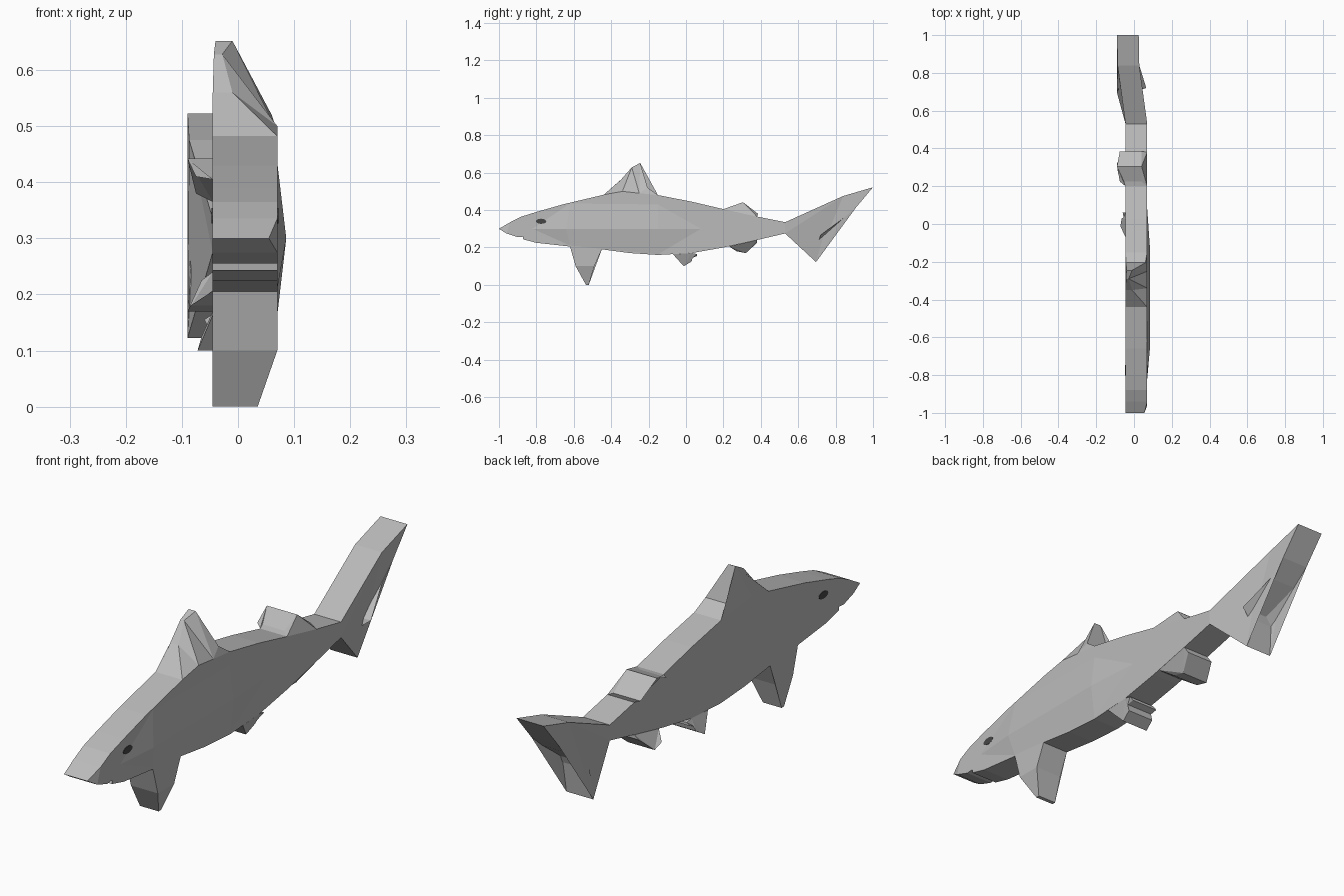
import bpy, bmesh, math

cube = bpy.data.objects.get("Cube")
if cube:
    bpy.data.objects.remove(cube, do_unlink=True)

LEFT, RIGHT = -0.045, 0.07   # the two flat sides of the body


def material(name, value):
    mat = bpy.data.materials.new(name)
    mat.use_nodes = True
    colour = (value, value, value, 1)
    mat.diffuse_color = colour
    mat.node_tree.nodes["Principled BSDF"].inputs["Base Color"].default_value = colour
    return mat


grey = material("shark grey", 0.5)
dark = material("eye dark grey", 0.06)


def finish(name, bm, mat):
    bmesh.ops.recalc_face_normals(bm, faces=bm.faces)
    mesh = bpy.data.meshes.new(name)
    bm.to_mesh(mesh)
    bm.free()
    mesh.materials.append(mat)
    obj = bpy.data.objects.new(name, mesh)
    bpy.context.collection.objects.link(obj)
    return obj


def slab(name, outline, mat=grey):
    """Slab from a side outline of (y, z, shift of -x side, shift of +x side)."""
    bm = bmesh.new()
    rings = [[], []]
    for y, z, *shift in outline:
        a = shift[0] if shift else 0
        b = shift[1] if len(shift) > 1 else a
        rings[0].append(bm.verts.new((LEFT + a, y, z)))
        rings[1].append(bm.verts.new((RIGHT + b, y, z)))
    n = len(outline)
    for i in range(n):
        j = (i + 1) % n
        bm.faces.new((rings[0][i], rings[0][j], rings[1][j], rings[1][i]))
    caps = [bm.faces.new(r) for r in rings]
    bmesh.ops.triangulate(bm, faces=caps)
    return finish(name, bm, mat)


# Body with pointed snout and open mouth
slab("body", [
    (-1, 0.30, 0, -0.015), (-0.94, 0.335), (-0.88, 0.365), (-0.8, 0.39),
    (-0.66, 0.43), (-0.44, 0.482), (-0.34, 0.5), (-0.25, 0.49), (-0.15, 0.48),
    (0.03, 0.445), (0.2, 0.405), (0.38, 0.365), (0.53, 0.335),
    (0.53, 0.275), (0.38, 0.24), (0.2, 0.2), (0.03, 0.17), (-0.15, 0.16),
    (-0.3, 0.17), (-0.45, 0.19), (-0.62, 0.205), (-0.8, 0.225),
    (-0.87, 0.243), (-0.82, 0.262), (-0.9, 0.255), (-0.96, 0.275)])

# Shallow bulge on the left flank
bm = bmesh.new()
rim = [bm.verts.new((RIGHT, y, z)) for y, z in
       [(-0.82, 0.3), (-0.62, 0.435), (-0.15, 0.43), (0.08, 0.3),
        (-0.15, 0.163), (-0.62, 0.21)]]
front, back = [bm.verts.new((0.086, y, 0.3)) for y in (-0.64, -0.15)]
for face in [(rim[0], rim[1], front), (rim[1], rim[2], back, front),
             (rim[2], rim[3], back), (rim[3], rim[4], back),
             (rim[4], rim[5], front, back), (rim[5], rim[0], front)]:
    bm.faces.new(face)
finish("flank_bulge", bm, grey)

# Main dorsal fin, narrowing towards its tip
slab("dorsal_fin", [
    (-0.44, 0.482), (-0.35, 0.56, 0, -0.08), (-0.29, 0.628, 0.002, -0.098),
    (-0.245, 0.652, 0.005, -0.08), (-0.205, 0.52, 0, -0.01), (-0.15, 0.48),
    (-0.25, 0.49), (-0.34, 0.5)])

# Pectoral fin, bevelled near the bottom
slab("pectoral_fin", [
    (-0.62, 0.205), (-0.59, 0.1), (-0.535, 0, 0, -0.035),
    (-0.52, 0, 0, -0.035), (-0.49, 0.1), (-0.45, 0.19)])

# Small rear fins, leaning to the right side
slab("second_dorsal_fin", [
    (0.2, 0.405), (0.225, 0.41, -0.03), (0.305, 0.442, -0.045, -0.03),
    (0.385, 0.38, -0.03), (0.38, 0.365)])
slab("anal_fin", [
    (0.23, 0.206), (0.27, 0.18, -0.04), (0.32, 0.17, -0.045),
    (0.38, 0.225, -0.02), (0.38, 0.24)])
slab("pelvic_fin", [
    (-0.07, 0.164), (-0.012, 0.1, -0.027), (0.03, 0.125, -0.02),
    (0.035, 0.145, -0.01), (0.06, 0.155, -0.015), (0.06, 0.165), (0.03, 0.17)])

# Swept tail fin with a bent upper and lower lobe
slab("tail_fin", [
    (0.53, 0.335), (0.84, 0.475, -0.042), (1, 0.522, -0.045),
    (0.91, 0.415, -0.045), (0.84, 0.355, -0.042), (0.72, 0.267, -0.005),
    (0.71, 0.24, -0.04), (0.695, 0.122, -0.045), (0.53, 0.275)])

# Oval eyes as thin plates on both sides
for side, x in (("left", RIGHT), ("right", LEFT)):
    bm = bmesh.new()
    ring = []
    for k in range(12):
        a = math.tau * k / 12
        ring.append(bm.verts.new((x - 0.002, -0.775 + 0.028 * math.cos(a),
                                  0.34 + 0.014 * math.sin(a))))
    plate = bm.faces.new(ring)
    top = bmesh.ops.extrude_face_region(bm, geom=[plate])
    verts = [v for v in top["geom"] if isinstance(v, bmesh.types.BMVert)]
    bmesh.ops.translate(bm, verts=verts, vec=(0.004, 0, 0))
    finish(side + "_eye", bm, dark)
